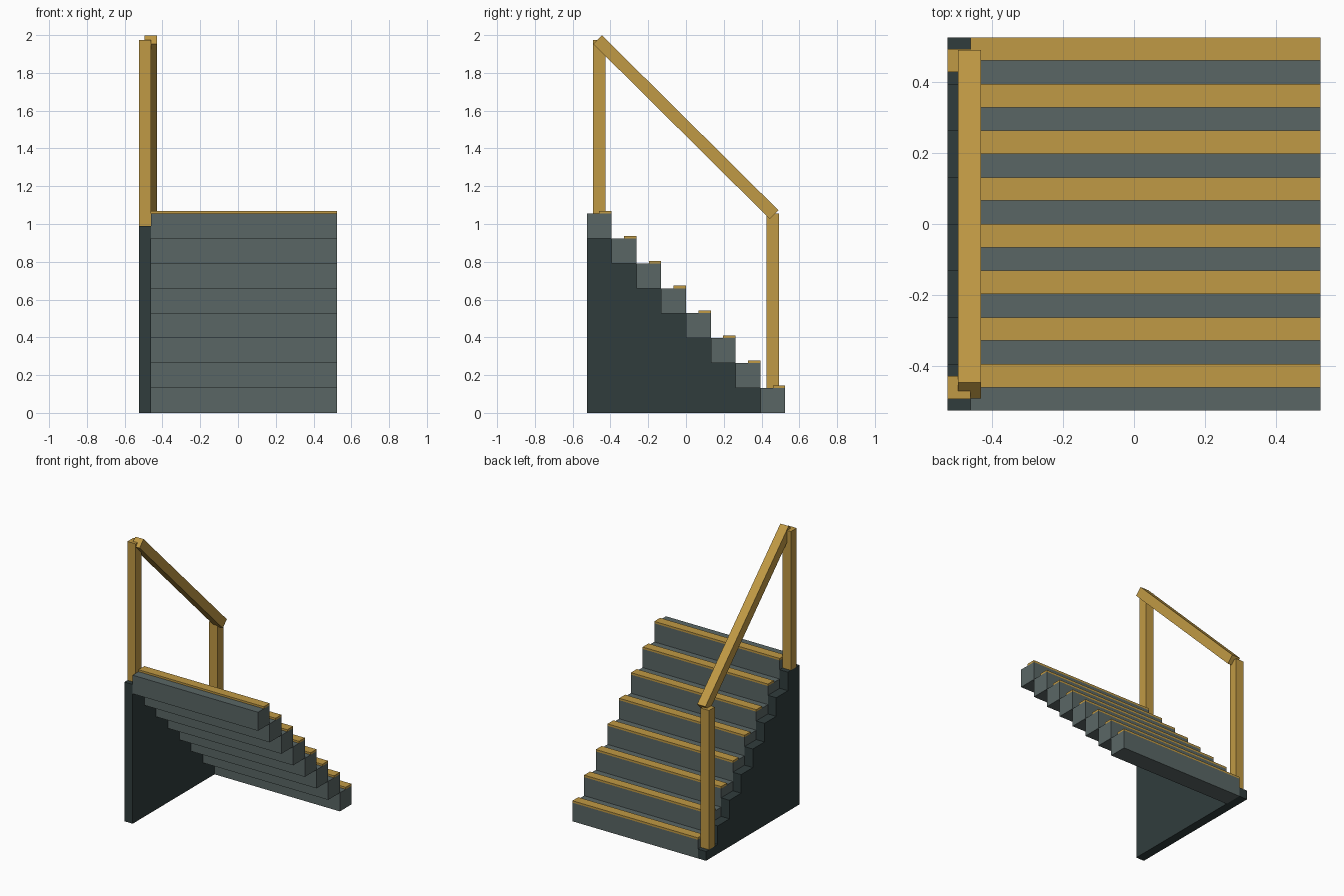
import bpy, bmesh, math
from mathutils import Vector

if "Cube" in bpy.data.objects:
    bpy.data.objects.remove(bpy.data.objects["Cube"])

N = 8                    # number of steps
D = 1.05 / N             # tread depth
H = 1.055 / N            # riser height
Y0 = -0.525              # top end of the flight
XL, XI, XR = -0.525, -0.46, 0.525   # outer side, wall face, open end


def material(name, rgb):
    m = bpy.data.materials.new(name)
    m.diffuse_color = (*rgb, 1)
    m.use_nodes = True
    m.node_tree.nodes["Principled BSDF"].inputs["Base Color"].default_value = m.diffuse_color
    return m


GOLD = material("golden wood", (0.53, 0.32, 0.058))
GREY = material("slate grey", (0.102, 0.134, 0.131))
DARK = material("dark slate", (0.030, 0.046, 0.046))


def finish(name, bm, mat):
    bmesh.ops.recalc_face_normals(bm, faces=bm.faces)
    me = bpy.data.meshes.new(name)
    bm.to_mesh(me)
    bm.free()
    me.materials.append(mat)
    ob = bpy.data.objects.new(name, me)
    bpy.context.collection.objects.link(ob)
    return ob


def box(name, lo, hi, mat):
    lo, hi = Vector(lo), Vector(hi)
    bm = bmesh.new()
    bmesh.ops.create_cube(bm, size=1)
    bmesh.ops.scale(bm, vec=hi - lo, verts=bm.verts)
    ob = finish(name, bm, mat)
    ob.location = (lo + hi) / 2
    return ob


# Steps with a tread strip on each nosing, descending towards +y
for i in range(N):
    y, top = Y0 + i * D, H * (N - i)
    box(f"step_{i + 1}", (XI, y, top - H), (XR, y + D, top), GREY)
    box(f"tread_strip_{i + 1}", (XI, y + D / 2, top), (XR, y + D, top + 0.014), GOLD)

# Stepped side wall, half a riser below the treads
profile = [(Y0, 0)]
for i in range(N):
    z = H * (N - i - 0.5)
    profile += [(Y0 + i * D, z), (Y0 + (i + 1) * D, z)]
profile.append((Y0 + N * D, 0))
bm = bmesh.new()
face = bm.faces.new([bm.verts.new((XL, y, z)) for y, z in profile])
ext = bmesh.ops.extrude_face_region(bm, geom=[face])
bmesh.ops.translate(bm, vec=(XI - XL, 0, 0),
                    verts=[v for v in ext["geom"] if isinstance(v, bmesh.types.BMVert)])
finish("side_wall", bm, DARK)

# Handrail posts standing on the side wall
box("upper_post", (XL, -0.492, H * (N - 0.5)), (XI, -0.427, 1.975), GOLD)
box("lower_post", (XL, 0.427, H * 0.5), (XI, 0.492, 1.055), GOLD)

# Sloping handrail, set half a post width inwards
a, b = Vector((-0.4625, -0.468, 1.976)), Vector((-0.4625, 0.466, 1.05))
length = (b - a).length
rail = box("handrail", (-0.0325, -length / 2, -0.0325), (0.0325, length / 2, 0.0325), GOLD)
rail.location = (a + b) / 2
rail.rotation_euler.x = math.atan2(b.z - a.z, b.y - a.y)
